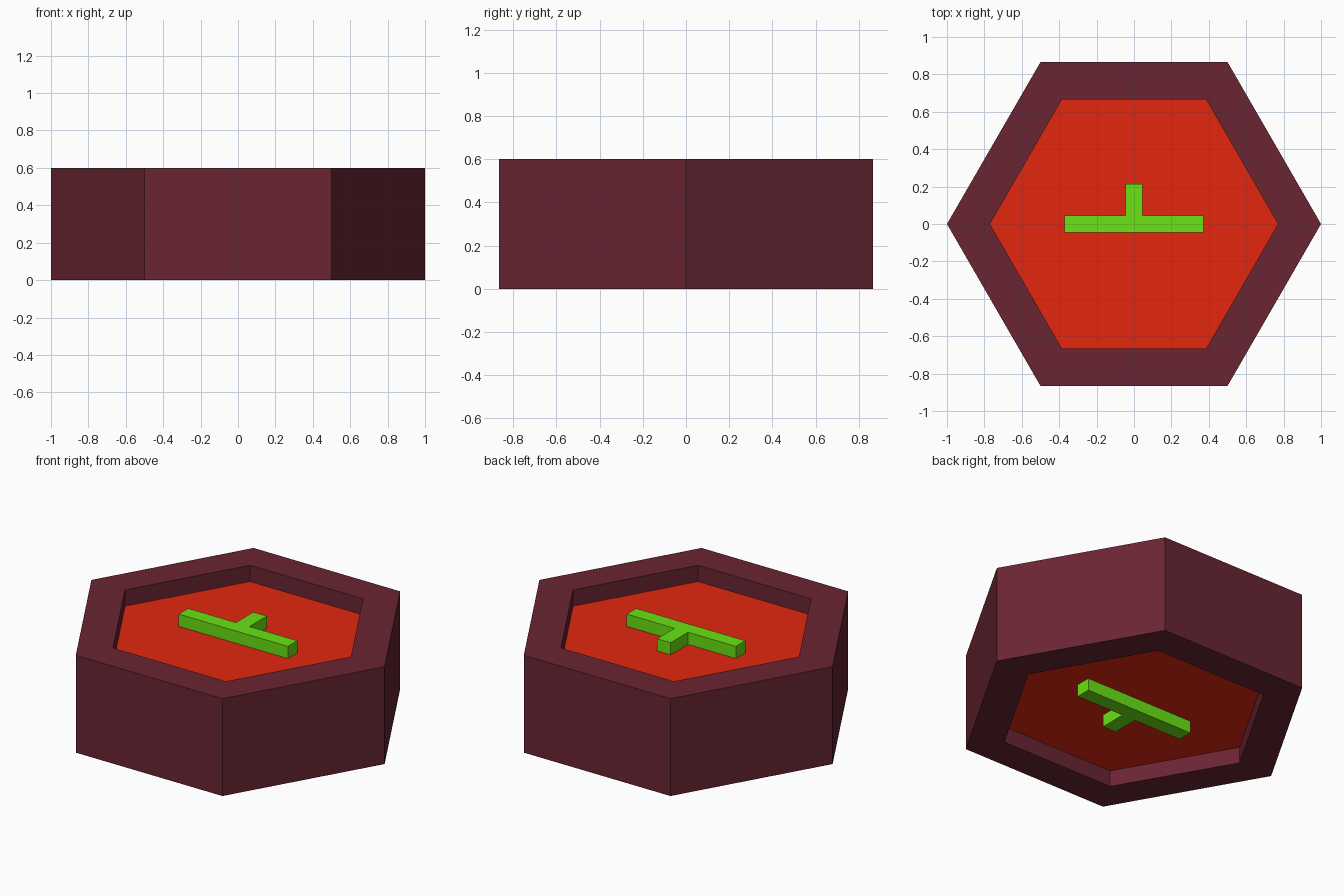
import bpy, bmesh, math

if "Cube" in bpy.data.objects:
    bpy.data.objects.remove(bpy.data.objects["Cube"])

HEIGHT, OUTER, INNER = 0.6, 1.0, 0.77
RECESS, RELIEF = 0.1, 0.075


def material(name, colour):
    m = bpy.data.materials.new(name)
    m.diffuse_color = (*colour, 1)
    m.use_nodes = True
    m.node_tree.nodes["Principled BSDF"].inputs["Base Color"].default_value = m.diffuse_color
    return m


def finish(name, bm, mat):
    bmesh.ops.recalc_face_normals(bm, faces=bm.faces)
    mesh = bpy.data.meshes.new(name)
    bm.to_mesh(mesh)
    bm.free()
    mesh.materials.append(mat)
    obj = bpy.data.objects.new(name, mesh)
    bpy.context.collection.objects.link(obj)
    return obj


def hexagon(r):
    return [(r * math.cos(i * math.pi / 3), r * math.sin(i * math.pi / 3)) for i in range(6)]


def prism(name, outline, z0, z1, mat):
    bm = bmesh.new()
    face = bm.faces.new([bm.verts.new((x, y, z0)) for x, y in outline])
    ext = bmesh.ops.extrude_face_region(bm, geom=[face])
    top = [v for v in ext["geom"] if isinstance(v, bmesh.types.BMVert)]
    bmesh.ops.translate(bm, vec=(0, 0, z1 - z0), verts=top)
    return finish(name, bm, mat)


maroon = material("dark maroon", (0.141, 0.0185, 0.032))
red = material("bright red", (0.77, 0.02, 0.0048))
green = material("lime green", (0.144, 0.76, 0.007))

# Hexagonal rim, open through the middle
bm = bmesh.new()
rings = [[bm.verts.new((x, y, z)) for x, y in hexagon(r)]
         for r, z in ((OUTER, 0), (OUTER, HEIGHT), (INNER, HEIGHT), (INNER, 0))]
for k in range(4):
    a, b = rings[k], rings[(k + 1) % 4]
    for i in range(6):
        j = (i + 1) % 6
        bm.faces.new((a[i], a[j], b[j], b[i]))
finish("hexagonal_rim", bm, maroon)

# Recessed plate filling the rim
prism("centre_plate", hexagon(INNER), RECESS, HEIGHT - RECESS, red)

# Raised T-shaped markers: the underside one is turned over about the x axis
L, W, S = 0.372, 0.046, 0.215
tee = [(-L, -W), (L, -W), (L, W), (W, W), (W, S), (-W, S), (-W, W), (-L, W)]
top = HEIGHT - RECESS
prism("top_marker", tee, top, top + RELIEF, green)
prism("bottom_marker", [(x, -y) for x, y in tee], RECESS - RELIEF, RECESS, green)
